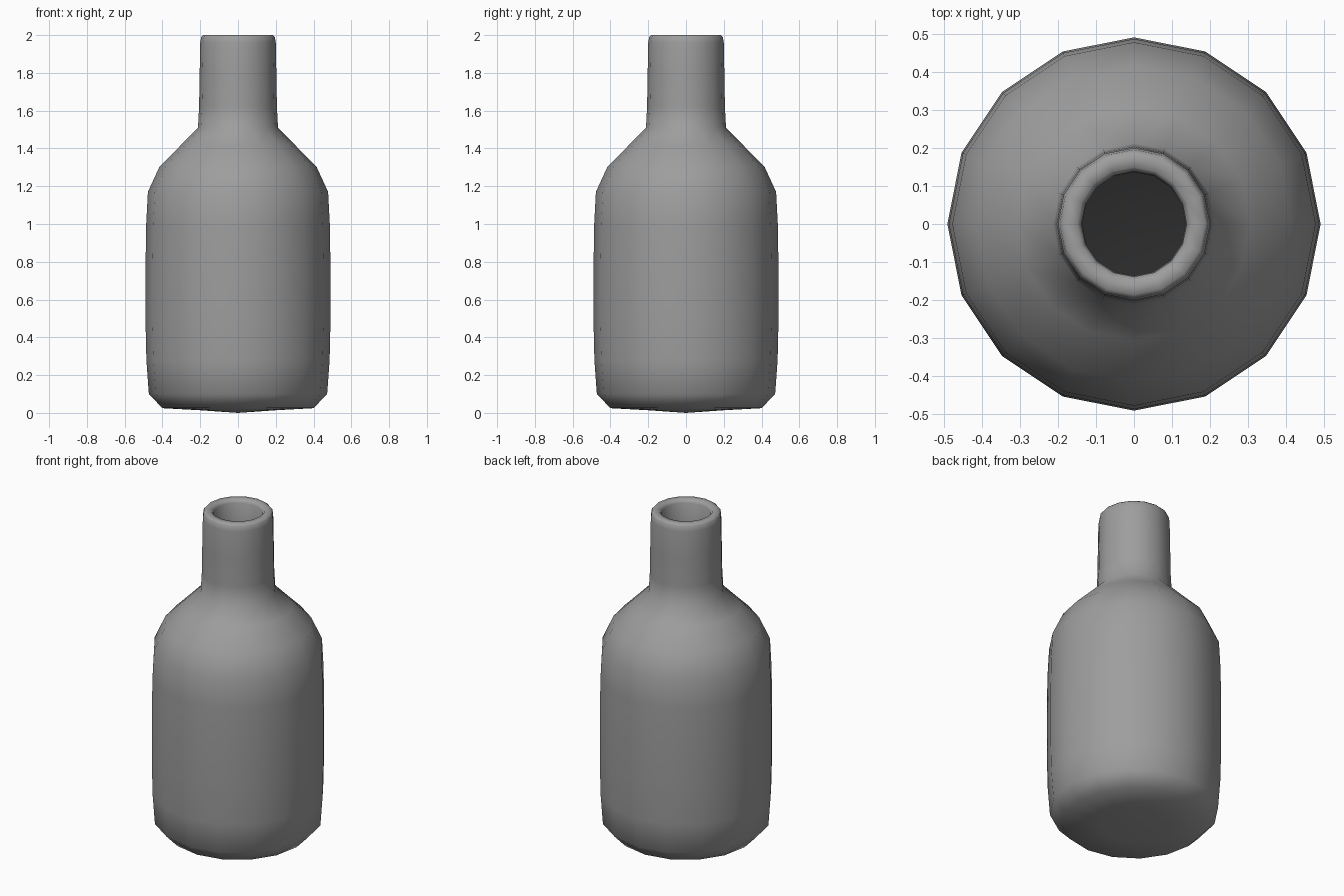
import bpy, bmesh, math

if "Cube" in bpy.data.objects:
    bpy.data.objects.remove(bpy.data.objects["Cube"])

SIDES = 16

# Half profile (radius, height): outer wall upward, over the lip, inner wall downward
OUTER = [(0.0, 0.0), (0.2, 0.014), (0.4, 0.025), (0.472, 0.10), (0.485, 0.28),
         (0.49, 0.5), (0.49, 0.75), (0.486, 1.0), (0.477, 1.17), (0.415, 1.305),
         (0.305, 1.415), (0.212, 1.51), (0.206, 1.62), (0.203, 1.8), (0.2, 1.96),
         (0.195, 1.99), (0.185, 2.0)]
INNER = [(0.15, 2.0), (0.138, 1.98), (0.136, 1.8), (0.14, 1.6), (0.155, 1.48),
         (0.265, 1.37), (0.365, 1.27), (0.417, 1.15), (0.426, 1.0), (0.43, 0.6),
         (0.425, 0.28), (0.415, 0.13), (0.37, 0.085), (0.0, 0.06)]
DARK_FROM = len(OUTER) + 3  # first profile segment of the dark interior


def grey(name, value):
    mat = bpy.data.materials.new(name)
    mat.diffuse_color = (value, value, value, 1)
    mat.use_nodes = True
    mat.node_tree.nodes["Principled BSDF"].inputs["Base Color"].default_value = mat.diffuse_color
    return mat


def lathe(name, profile, materials):
    bm = bmesh.new()
    rings = []
    for r, z in profile:
        if r == 0:
            rings.append([bm.verts.new((0, 0, z))] * SIDES)
        else:
            rings.append([bm.verts.new((r * math.cos(2 * math.pi * i / SIDES),
                                        r * math.sin(2 * math.pi * i / SIDES), z))
                          for i in range(SIDES)])
    for k, (a, b) in enumerate(zip(rings, rings[1:])):
        for i in range(SIDES):
            j = (i + 1) % SIDES
            face = bm.faces.new(list(dict.fromkeys((a[i], a[j], b[j], b[i]))))
            face.smooth = True
            face.material_index = int(k >= DARK_FROM)
    bmesh.ops.recalc_face_normals(bm, faces=bm.faces)
    mesh = bpy.data.meshes.new(name)
    bm.to_mesh(mesh)
    bm.free()
    for mat in materials:
        mesh.materials.append(mat)
    obj = bpy.data.objects.new(name, mesh)
    bpy.context.collection.objects.link(obj)
    return obj


# Hollow bottle with an open neck: grey outside, dark inside
lathe("bottle", OUTER + INNER, [grey("grey", 0.34), grey("dark_interior", 0.025)])
